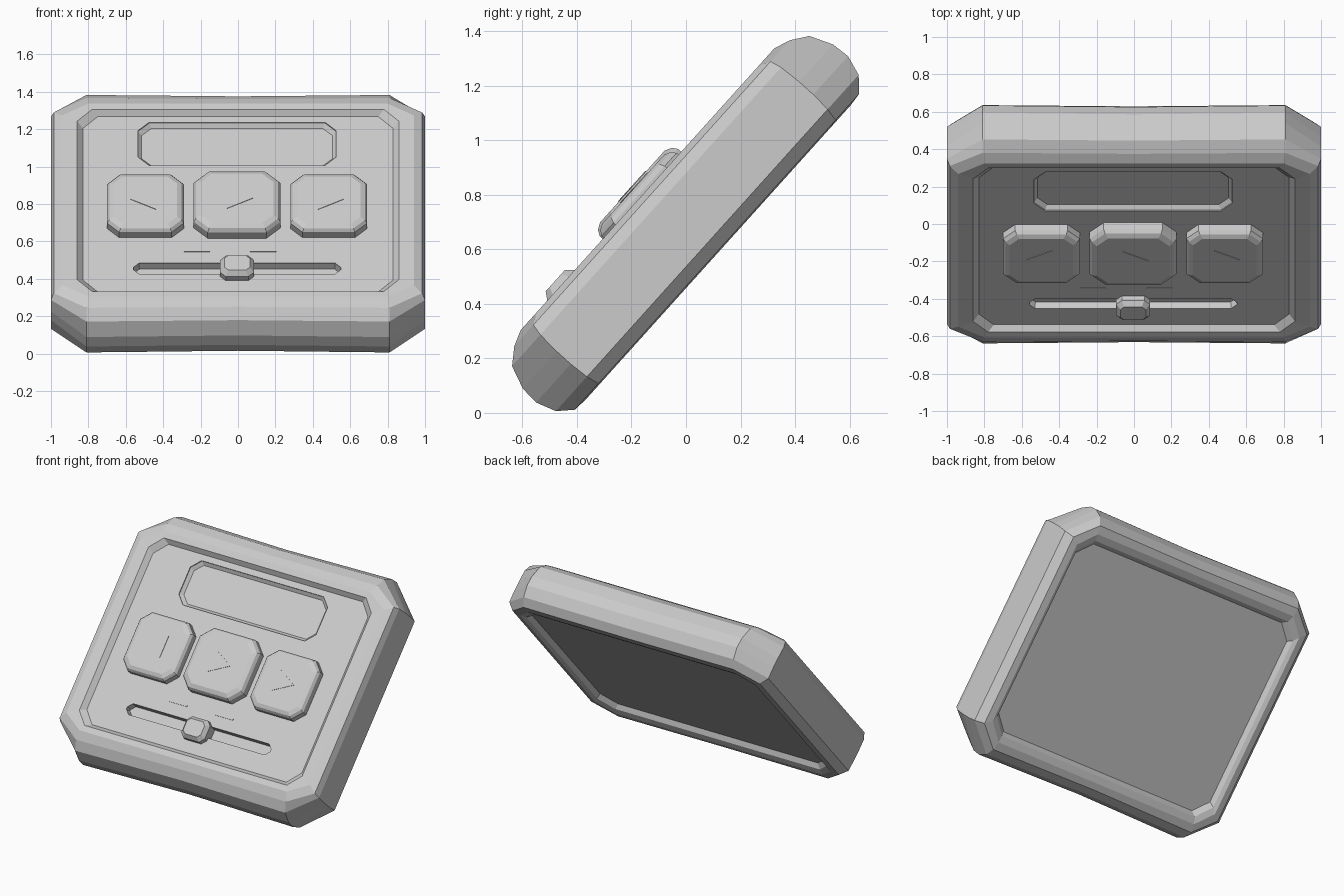
import bpy, bmesh, math
from mathutils import Matrix

if "Cube" in bpy.data.objects:
    bpy.data.objects.remove(bpy.data.objects["Cube"])

# local frame: x across, y up along the slab, z out of the front face
TILT = Matrix.Translation((0, 0, 0.6935)) @ Matrix.Rotation(math.radians(48), 4, 'X')


def finish(name, bm):
    bmesh.ops.recalc_face_normals(bm, faces=bm.faces)
    bm.transform(TILT)
    me = bpy.data.meshes.new(name)
    bm.to_mesh(me)
    bm.free()
    ob = bpy.data.objects.new(name, me)
    bpy.context.collection.objects.link(ob)
    return ob


def loft(name, rings, cx=0, cy=0):
    """Stack of cut-corner outlines: half width, half height, corner x, corner y, depth, dip."""
    bm = bmesh.new()
    loops = []
    for hx, hy, ix, iy, z, dip in rings:
        pts = [(hx, -iy), (hx, iy), (ix, hy), (0, hy - dip), (-ix, hy),
               (-hx, iy), (-hx, -iy), (-ix, -hy), (0, -hy + dip), (ix, -hy)]
        loops.append([bm.verts.new((cx + x, cy + y, z)) for x, y in pts])
    n = len(loops[0])
    for a, b in zip(loops, loops[1:]):
        for i in range(n):
            j = (i + 1) % n
            bm.faces.new((a[i], a[j], b[j], b[i]))
    bm.faces.new(loops[0][::-1])
    bm.faces.new(loops[-1])
    return finish(name, bm)


def pad(name, cx, cy, hx, hy, cut, levels):
    """Cut-corner block; levels are (inset, depth) pairs."""
    return loft(name, [(hx - s, hy - s, hx - cut - s * 0.6, hy - cut - s * 0.6, z, 0)
                       for s, z in levels], cx, cy)


def prism(name, pts, z0, z1):
    bm = bmesh.new()
    f = bm.faces.new([bm.verts.new((x, y, z0)) for x, y in pts])
    top = bmesh.ops.extrude_face_region(bm, geom=[f])['geom']
    bmesh.ops.translate(bm, vec=(0, 0, z1 - z0),
                        verts=[v for v in top if isinstance(v, bmesh.types.BMVert)])
    return finish(name, bm)


def carve(ob, cutter):
    cutter.hide_render = True
    m = ob.modifiers.new("carve", 'BOOLEAN')
    m.operation = 'DIFFERENCE'
    m.solver = 'EXACT'
    m.object = cutter
    bpy.context.view_layer.objects.active = ob
    bpy.ops.object.modifier_apply(modifier=m.name)
    bpy.data.objects.remove(cutter)


# body: back recess, rounded rim, front recess
body = loft("body", [
    (0.865, 0.655, 0.77, 0.560, -0.115, 0),
    (0.885, 0.680, 0.79, 0.580, -0.145, 0),
    (0.910, 0.725, 0.80, 0.615, -0.158, 0),
    (0.955, 0.780, 0.81, 0.650, -0.153, 0.010),
    (1.000, 0.830, 0.81, 0.660, -0.105, 0.012),
    (1.000, 0.855, 0.81, 0.665, -0.030, 0.012),
    (1.000, 0.850, 0.81, 0.665, 0.040, 0.012),
    (1.000, 0.815, 0.81, 0.660, 0.125, 0.010),
    (0.985, 0.755, 0.81, 0.650, 0.168, 0.008),
    (0.940, 0.695, 0.80, 0.610, 0.190, 0),
    (0.860, 0.655, 0.78, 0.570, 0.188, 0),
    (0.830, 0.630, 0.75, 0.545, 0.157, 0)])

# screen recess and slider slot
carve(body, pad("screen_cutter", -0.005, 0.435, 0.53, 0.155, 0.06,
                [(0.02, 0.130), (0, 0.150), (0, 0.25)]))
carve(body, pad("slot_cutter", -0.005, -0.462, 0.555, 0.038, 0.03,
                [(0.005, 0.115), (0, 0.150), (0, 0.25)]))

# three push buttons
pad("left_button", -0.495, -0.035, 0.205, 0.205, 0.065,
    [(0, 0.14), (0, 0.200), (0.012, 0.218), (0.035, 0.229)])
pad("middle_button", -0.005, -0.030, 0.232, 0.215, 0.075,
    [(0, 0.14), (0, 0.205), (0.012, 0.225), (0.038, 0.238)])
pad("right_button", 0.485, -0.035, 0.205, 0.205, 0.065,
    [(0, 0.14), (0, 0.200), (0.012, 0.218), (0.035, 0.229)])

# low triangular arrows on the buttons
for name, cx, d, z in (("left_arrow", -0.495, -1, 0.229),
                       ("middle_arrow", 0.0, 1, 0.238),
                       ("right_arrow", 0.485, 1, 0.229)):
    prism(name, [(cx - d * 0.06, -0.105), (cx + d * 0.08, -0.03), (cx - d * 0.06, 0.045)],
          z - 0.01, z + 0.003)

# slider knob
pad("slider_knob", -0.005, -0.475, 0.09, 0.075, 0.03,
    [(0, 0.12), (0, 0.190), (0.022, 0.217)])

# fine tick marks above the slider
for i, cx in enumerate((-0.22, 0.135)):
    prism(f"tick_mark_{i + 1}", [(cx - 0.07, -0.345), (cx + 0.07, -0.345),
                                 (cx + 0.07, -0.337), (cx - 0.07, -0.337)], 0.15, 0.161)
